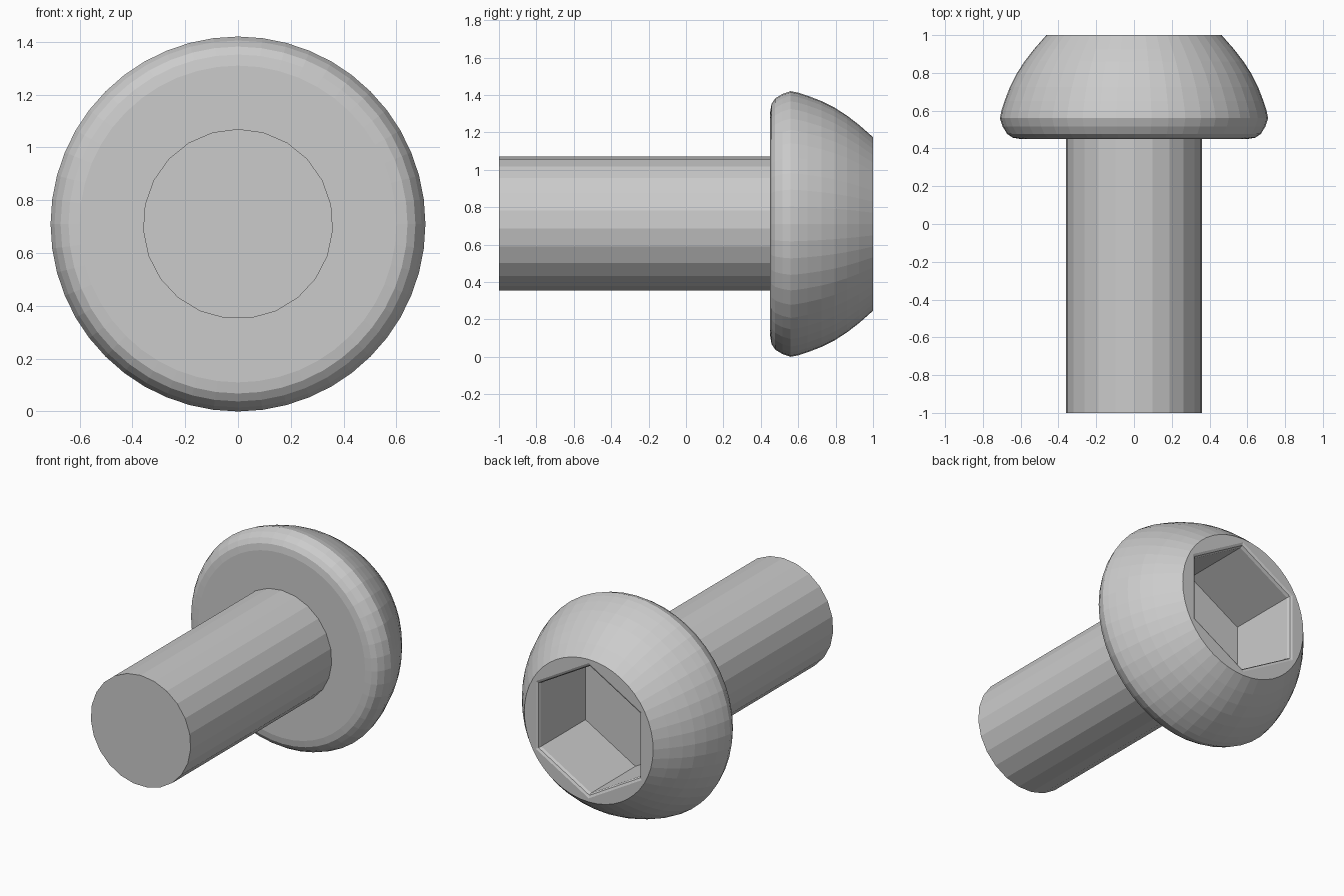
import bpy, bmesh, math

if "Cube" in bpy.data.objects:
    bpy.data.objects.remove(bpy.data.objects["Cube"])

AXIS_Z = 0.71


def loft(name, rings, n):
    """Skin rings (radius, y, is_hex) around the y axis and cap both ends."""
    bm = bmesh.new()
    loops = []
    for r, y, is_hex in rings:
        loop = []
        for i in range(n):
            a = 2 * math.pi * i / n          # measured from +z
            k = r
            if is_hex:                       # r is the corner radius
                k = r * math.cos(math.pi / 6) / math.cos(a % (math.pi / 3) - math.pi / 6)
            loop.append(bm.verts.new((k * math.sin(a), y, AXIS_Z + k * math.cos(a))))
        loops.append(loop)
    for a, b in zip(loops, loops[1:]):
        for i in range(n):
            j = (i + 1) % n
            bm.faces.new((a[i], a[j], b[j], b[i]))
    bm.faces.new(loops[0])
    bm.faces.new(loops[-1])
    bmesh.ops.recalc_face_normals(bm, faces=bm.faces)
    mesh = bpy.data.meshes.new(name)
    bm.to_mesh(mesh)
    bm.free()
    obj = bpy.data.objects.new(name, mesh)
    bpy.context.collection.objects.link(obj)
    return obj


# Domed head: rounded underside, dome, then the hex socket
dome = [(0.60, 0.45), (0.642, 0.457), (0.672, 0.477), (0.695, 0.515), (0.71, 0.56),
        (0.702, 0.60), (0.686, 0.65), (0.657, 0.725), (0.622, 0.795),
        (0.58, 0.86), (0.53, 0.925), (0.464, 1.0)]
socket = [(0.44, 1.0), (0.423, 0.993), (0.415, 0.975), (0.415, 0.52)]
loft("bolt_head", [(r, y, False) for r, y in dome] + [(r, y, True) for r, y in socket], 48)

# Plain shank
loft("bolt_shank", [(0.36, -1.0, False), (0.36, 0.46, False)], 23)
